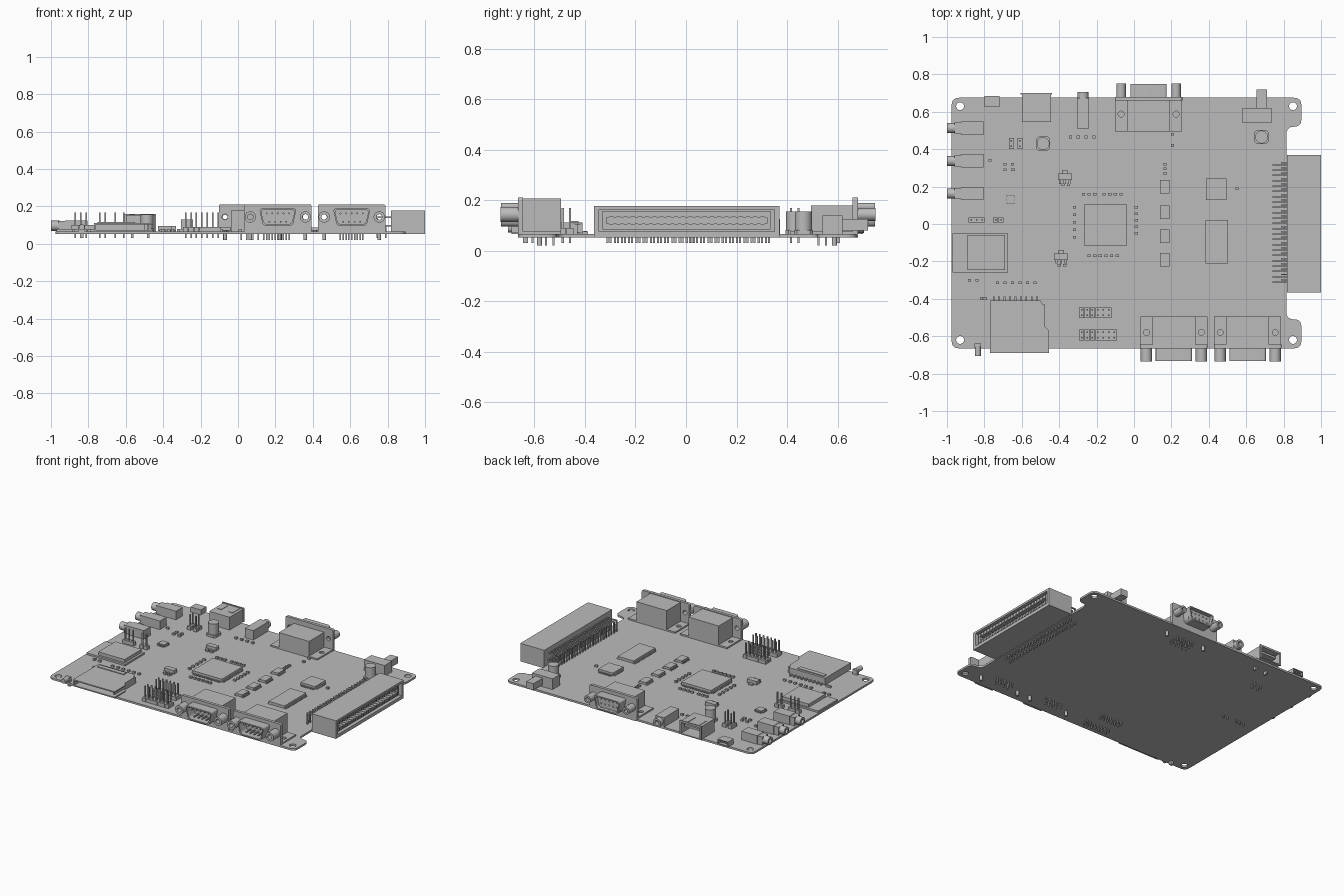
import bpy
import bmesh
import math
from mathutils import Matrix, Vector

cube = bpy.data.objects.get("Cube")
if cube:
    bpy.data.objects.remove(cube, do_unlink=True)

TOP, BOTTOM, TIP = .066, .053, .03

grey = bpy.data.materials.new("plain grey")
grey.use_nodes = True
grey.diffuse_color = (.5, .5, .5, 1)
grey.node_tree.nodes["Principled BSDF"].inputs["Base Color"].default_value = grey.diffuse_color

TURN = {
    "z": Matrix.Identity(4),
    "y": Matrix.Rotation(math.radians(90), 4, "X"),
    "x": Matrix(((0, 0, 1, 0), (1, 0, 0, 0), (0, 1, 0, 0), (0, 0, 0, 1))),
}


def rounded(points, radius, steps=5):
    """Polygon with softened corners."""
    points = [Vector(p) for p in points]
    loop = []
    for before, corner, after in zip(points[-1:] + points[:-1], points, points[1:] + points[:1]):
        a = corner + (before - corner).normalized() * radius
        b = corner + (after - corner).normalized() * radius
        for i in range(steps + 1):
            t = i / steps
            loop.append(a * (1 - t) ** 2 + corner * 2 * t * (1 - t) + b * t ** 2)
    return loop


def rect(left, right, low, high):
    return [(left, low), (right, low), (right, high), (left, high)]


def ring(x, y, radius, steps=20):
    return [(x + radius * math.cos(math.tau * i / steps), y + radius * math.sin(math.tau * i / steps))
            for i in range(steps)]


class Part:
    """Collects solids into one named mesh."""

    def __init__(self, name):
        self.name, self.bm = name, bmesh.new()

    def box(self, x, y, w, d, low, high):
        place = Matrix.Translation((x, y, (low + high) / 2)) @ Matrix.Diagonal((w, d, high - low, 1))
        bmesh.ops.create_cube(self.bm, size=1, matrix=place)
        return self

    def span(self, x0, x1, y0, y1, low, high):
        return self.box((x0 + x1) / 2, (y0 + y1) / 2, x1 - x0, abs(y1 - y0), low, high)

    def rod(self, x, y, z, radius, length, axis="z", sides=20):
        bmesh.ops.create_cone(self.bm, cap_ends=True, segments=sides, radius1=radius, radius2=radius,
                              depth=length, matrix=Matrix.Translation((x, y, z)) @ TURN[axis])
        return self

    def plate(self, loops, start, end, axis="z"):
        """Extruded outline; later loops are holes."""
        curve = bpy.data.curves.new("outline", "CURVE")
        curve.dimensions, curve.fill_mode, curve.extrude = "2D", "BOTH", abs(end - start) / 2
        for loop in loops:
            spline = curve.splines.new("POLY")
            spline.points.add(len(loop) - 1)
            for point, (u, v) in zip(spline.points, loop):
                point.co = (u, v, 0, 1)
            spline.use_cyclic_u = True
        helper = bpy.data.objects.new("outline", curve)
        mesh = bpy.data.meshes.new_from_object(helper)
        shift = Vector([(start + end) / 2 if a == axis else 0 for a in "xyz"])
        mesh.transform(Matrix.Translation(shift) @ TURN[axis])
        self.bm.from_mesh(mesh)
        for block, store in ((helper, bpy.data.objects), (curve, bpy.data.curves), (mesh, bpy.data.meshes)):
            store.remove(block)
        return self

    def done(self):
        bmesh.ops.remove_doubles(self.bm, verts=self.bm.verts, dist=.00001)
        bmesh.ops.recalc_face_normals(self.bm, faces=self.bm.faces)
        mesh = bpy.data.meshes.new(self.name)
        self.bm.to_mesh(mesh)
        self.bm.free()
        mesh.materials.clear()
        mesh.materials.append(grey)
        mesh.shade_smooth()
        mesh.set_sharp_from_angle(angle=math.radians(30))
        bpy.context.collection.objects.link(bpy.data.objects.new(self.name, mesh))


# Circuit board with mounting holes and a notch for the edge connector
outline = [(-.975, -.665), (.895, -.665), (.895, -.51), (.815, -.51),
           (.815, .52), (.895, .52), (.895, .675), (-.975, .675)]
holes = [ring(x, y, .021) for x in (-.93, .85) for y in (-.62, .63)]
Part("circuit_board").plate([rounded(outline, .04)] + holes, BOTTOM, TOP).done()


# Trapezoid port: bracket, shell, screws and pins
def trapezoid_port(name, x, face, out, height, depth, rows, screw):
    part = Part(name)
    z, back = .143, face - out * depth
    shape = lambda g: rounded([(x - .08 + g, .096 + g), (x + .08 - g, .096 + g),
                               (x + .1 - g, .188 - g), (x - .1 + g, .188 - g)], .018)
    bores = [ring(x + s * .148, z, .015) for s in (-1, 1)]
    part.plate([rounded(rect(x - .18, x + .18, BOTTOM, .211), .012)] + bores, face, face - out * .02, "y")
    part.plate([shape(0), shape(.008)], face, face + out * .068, "y")
    part.span(x - .115, x + .115, face - out * .02, back, TOP, height)
    for s in (-1, 1):
        foot, mid = x + s * .147, (face + back) / 2
        part.plate([rect(foot - .032, foot + .032, min(face, back), max(face, back)),
                    ring(foot, mid, .016)], TOP, TOP + .01)
        part.plate([ring(foot, z, screw), ring(foot, z, screw / 2)], face, face + out * .07, "y")
        part.rod(foot, mid, .045, .01, .05)
    for r, count in enumerate(rows):
        for i in range(count):
            px = x + (i - (count - 1) / 2) * .03
            part.rod(px, face + out * .025, .162 - r * .09 / len(rows), .005, .05, "y", 8)
            part.box(px, back + out * (.03 + r * .03), .008, .008, .02, TOP)
    return part


for label, x in (("right", .213), ("left", .608)):
    trapezoid_port("serial_port_" + label, x, -.665, -1, .206, .17, (5, 4), .03).done()
video = trapezoid_port("video_port", .078, .68, 1, .178, .185, (5, 5, 5), .025)
video.plate([rounded(rect(-.01, .166, .104, .18), .015)], .68, .725, "y").done()

# Edge connector: hollow housing, contact rows and bent leads
edge = Part("edge_connector")
edge.plate([rect(-.365, .37, BOTTOM, .177), rect(-.345, .35, .075, .163)], .85, 1, "x")
edge.span(.818, .85, -.365, .37, BOTTOM, .177)
edge.plate([rect(-.33, .335, .083, .156), rect(-.315, .32, .105, .134)], .85, .985, "x")
for i in range(23):
    y = (i - 11) * .0285 + .003
    for low, high in ((.088, .108), (.131, .151)):
        edge.box(.92, y, .14, .012, low, high)
    for x, z, shift in ((.745, .145, 0), (.79, .1, .012)):
        edge.span(x, .82, y + shift - .004, y + shift + .004, z - .008, z)
        edge.box(x, y + shift, .008, .008, TIP, z)
edge.done()

# Audio jacks along the right edge, and one at the back
jacks = Part("audio_jacks")
for y in (.513, .337, .163):
    jacks.span(-.925, -.805, y - .036, y + .036, TOP, .125)
    jacks.span(-.96, -.925, y - .03, y + .03, TOP, .122)
    jacks.plate([ring(y, .096, .027), ring(y, .096, .014)], -1, -.955, "x")
jacks.done()
back_jack = Part("back_jack").span(-.305, -.24, .51, .675, TOP, .13)
back_jack.plate([ring(-.272, .098, .029), ring(-.272, .098, .016)], .67, .705, "y").done()

# Large socket: hollow shell, tongue and springs
usb = Part("large_socket")
usb.plate([rect(-.6, -.445, TOP, .154), rect(-.593, -.452, .073, .147)], .56, .695, "y")
usb.span(-.6, -.445, .545, .56, TOP, .154).span(-.58, -.465, .56, .68, .115, .13)
for x in (-.565, -.48):
    usb.box(x, .645, .03, .08, .154, .157)
    usb.box(x, .6, .012, .02, TIP, TOP)
usb.plate([rect(-.606, -.439, TOP, .16), rect(-.593, -.452, .073, .147)], .692, .7, "y").done()

small = Part("small_socket").span(-.8, -.72, .625, .645, TOP, .1)
small.plate([rect(-.8, -.72, TOP, .1), rect(-.793, -.727, .072, .094)], .645, .685, "y")
small.span(-.785, -.735, .645, .675, .08, .086).done()

# Slide switch
Part("slide_switch").span(.58, .735, .54, .62, TOP, .14).span(.655, .71, .62, .72, .08, .125).done()

# Round capacitors on square bases
for label, x, y in (("right", -.486, .43), ("left", .682, .465)):
    cap = Part("capacitor_" + label).plate([rounded(rect(x - .037, x + .037, y - .037, y + .037), .012, 1)],
                                           TOP, .082)
    cap.rod(x, y, .118, .034, .074, sides=32).done()

# Card slot with raised cover, walls and contacts
slot = Part("card_slot")
cover = [(-.77, -.69), (-.455, -.69), (-.455, -.57), (-.475, -.55), (-.475, -.45), (-.5, -.41), (-.77, -.41)]
slot.plate([cover], .104, .112).plate([cover], TOP, .074)
slot.span(-.77, -.76, -.69, -.41, TOP, .106).span(-.485, -.475, -.66, -.43, TOP, .106)
slot.span(-.77, -.5, -.43, -.41, TOP, .106).box(-.65, -.44, .2, .03, .11, .117)
for i in range(9):
    slot.box(-.75 + i * .029, -.4, .01, .024, TOP, .075)
slot.done()

# Radio module and its shield
radio = Part("radio_module").span(-.97, -.675, -.26, -.05, TOP, .078)
radio.span(-.89, -.69, -.245, -.06, .078, .1).done()

# Pin headers: start x, start y, columns, rows, spacing
pins = Part("pin_headers")
for x, y, columns, rows, step in ((-.28, -.459, 6, 2, .029), (-.28, -.579, 7, 2, .029),
                                  (-.87, .022, 3, 1, .029), (-.74, .022, 2, 1, .029),
                                  (-.655, .445, 1, 2, .029), (-.61, .445, 1, 2, .029)):
    for i in range(columns):
        for j in range(rows):
            px, py = x + i * step, y - j * step
            pins.box(px, py, step * .95, step * .95, TOP, .09)
            pins.box(px, py, .008, .008, TIP, .168)
pins.done()


# Flat chips with legs on chosen sides
def chip(name, x, y, w, d, height, across, along, step):
    part = Part(name).box(x, y, w, d, TOP + .004, height)
    for s in (-1, 1):
        for i in range(across):
            part.box(x + (i - (across - 1) / 2) * step, y + s * d / 2, step / 2, .018, TOP, TOP + .008)
        for i in range(along):
            part.box(x + s * w / 2, y + (i - (along - 1) / 2) * step, .018, step / 2, TOP, TOP + .008)
    part.done()


chip("main_processor", -.153, -.005, .225, .225, .09, 26, 26, .008)
chip("network_chip", .44, .187, .11, .115, .088, 12, 12, .008)
chip("memory_chip", .442, -.095, .12, .235, .088, 0, 22, .0105)
chip("sound_chip", -.66, .132, .048, .048, .08, 6, 6, .008)
for n, y in enumerate((.2, .063, -.065, -.19)):
    chip("buffer_chip_%d" % n, .165, y, .05, .072, .085, 0, 8, .009)
for n, (x, y) in enumerate(((-.37, .252), (-.39, -.175))):
    regulator = Part("regulator_%d" % n).box(x, y, .075, .036, TOP + .003, .094)
    regulator.box(x, y + .026, .03, .02, TOP, .075)
    for i in (-1, 0, 1):
        regulator.box(x + i * .025, y - .026, .012, .022, TOP, .075)
    regulator.done()

# Indicator lamp on the front edge
lamp = Part("indicator_lamp").box(-.835, -.65, .035, .02, TOP, .1)
lamp.rod(-.835, -.68, .088, .016, .05, "y").box(-.835, -.635, .02, .02, TIP, TOP).done()

# Rows of tiny parts: x, y, step x, step y, count
tiny = Part("surface_parts")
for x, y, dx, dy, count in ((-.27, .16, .03, 0, 3), (-.16, .16, .03, 0, 4), (-.24, -.17, .03, 0, 6),
                            (-.318, .09, 0, -.04, 5), (.012, .09, 0, -.035, 5),
                            (.165, .32, 0, -.025, 3), (.205, .48, 0, -.06, 2), (-.34, .465, .042, 0, 4),
                            (-.38, .21, .03, 0, 2), (-.4, -.22, .03, 0, 2), (-.77, .34, .08, -.02, 2),
                            (-.69, .29, .045, 0, 2), (-.65, .29, 0, .03, 2), (-.73, -.315, .04, 0, 6),
                            (-.88, -.3, .04, 0, 2), (-.815, -.398, .02, 0, 2), (.55, .188, .1, 0, 1)):
    for i in range(count):
        tiny.box(x + i * dx, y + i * dy, .017, .014, TOP, .078)
tiny.done()
